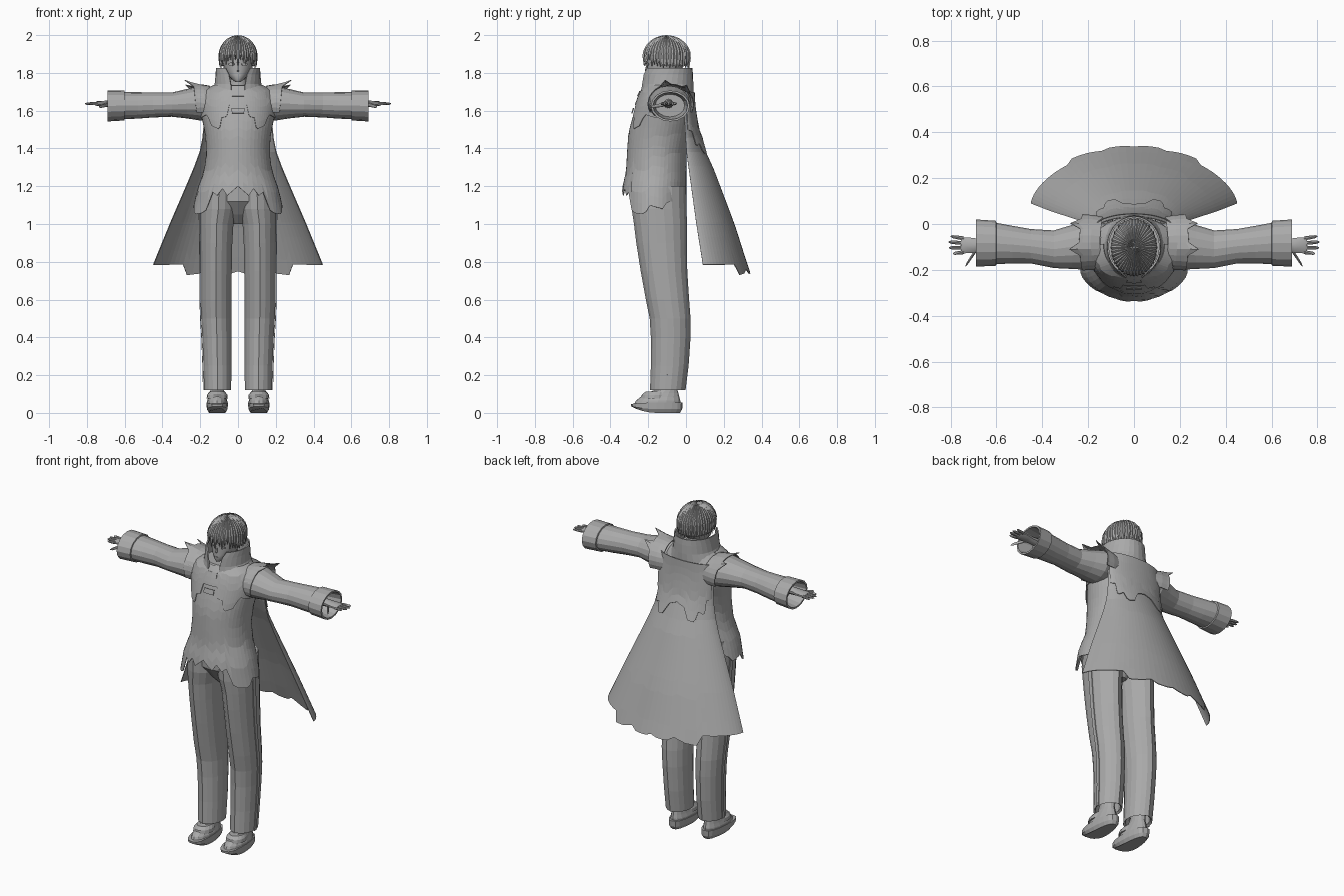
import bpy, bmesh, math
from math import sin, cos, pi, radians

if "Cube" in bpy.data.objects:
    bpy.data.objects.remove(bpy.data.objects["Cube"])

mat = bpy.data.materials.new("cloth_grey")
mat.diffuse_color = (0.4, 0.4, 0.4, 1)
mat.use_nodes = True
mat.node_tree.nodes["Principled BSDF"].inputs["Base Color"].default_value = mat.diffuse_color


def lerp_table(table, k):
    """Interpolate rows (key, a, b, ...) sorted by rising key."""
    if k <= table[0][0]:
        return table[0][1:]
    for p, q in zip(table, table[1:]):
        if k <= q[0]:
            f = (k - p[0]) / (q[0] - p[0])
            return [a + (b - a) * f for a, b in zip(p[1:], q[1:])]
    return table[-1][1:]


def skin(name, rows, closed=True, caps=(False, False), mirror=False, thick=0, smooth=False):
    """Join rows of points into a surface."""
    bm = bmesh.new()
    vs = [[bm.verts.new(p) for p in r] for r in rows]
    n = len(rows[0])
    for a, b in zip(vs, vs[1:]):
        for i in range(n if closed else n - 1):
            j = (i + 1) % n
            bm.faces.new((a[i], a[j], b[j], b[i]))
    if caps[0]:
        bm.faces.new(vs[0])
    if caps[1]:
        bm.faces.new(vs[-1])
    bmesh.ops.recalc_face_normals(bm, faces=bm.faces)
    me = bpy.data.meshes.new(name)
    bm.to_mesh(me)
    bm.free()
    me.materials.append(mat)
    ob = bpy.data.objects.new(name, me)
    bpy.context.collection.objects.link(ob)
    if thick:
        m = ob.modifiers.new("thickness", 'SOLIDIFY')
        m.thickness = thick
        m.offset = 0
    if mirror:
        m = ob.modifiers.new("mirror", 'MIRROR')
        m.use_mirror_merge = False
    if smooth:
        bpy.context.view_layer.objects.active = ob
        ob.select_set(True)
        bpy.ops.object.shade_smooth_by_angle(angle=radians(40))
        ob.select_set(False)
    return ob


def ring_z(z, cx, rx, yf, yb, n=16, crease=0):
    """Horizontal ring; the first point faces the front."""
    out = []
    for i in range(n):
        a = 2 * pi * i / n
        k = 1 + crease * (i in (0, n // 2))
        out.append((cx + rx * sin(a), (yf + yb) / 2 - (yb - yf) / 2 * cos(a) * k, z))
    return out


def ring_x(x, cz, rz, cy, ry, n=16):
    return [(x, cy + ry * sin(2 * pi * i / n), cz + rz * cos(2 * pi * i / n)) for i in range(n)]


BOTH = (True, True)

# Coat body with a jagged hem
COAT = [(1.04, .245, -.335, .0), (1.18, .215, -.338, .0), (1.28, .178, -.315, .0),
        (1.38, .165, -.31, .0), (1.48, .172, -.303, .02), (1.55, .188, -.285, .03),
        (1.64, .2, -.258, .03), (1.70, .185, -.235, .025), (1.735, .12, -.21, .015)]
HEM = [(0, 1.2), (15, 1.15), (22, 1.19), (30, 1.15), (38, 1.17), (46, 1.06), (73, 1.05),
       (80, 1.10), (105, 1.08), (115, 1.12), (180, 1.12)]


def coat_point(a, z, grow=0):
    rx, yf, yb = lerp_table(COAT, z)
    return ((rx + grow) * sin(a), (yf + yb) / 2 - ((yb - yf) / 2 + grow) * cos(a), z)


def coat_rows(hem, top, steps, span, n, grow):
    rows = []
    for s in range(steps + 1):
        row = []
        for i in range(n):
            a = -span + 2 * span * i / (n if span > 3.1 else n - 1)
            low = lerp_table(hem, abs(math.degrees(a)))[0]
            row.append(coat_point(a, top + (low - top) * s / steps, grow))
        rows.append(row)
    return rows


skin("coat", coat_rows(HEM, 1.735, 12, pi, 48, 0), caps=(True, False), thick=.004)

# Front capelet with a stepped hem
skin("front_capelet", coat_rows([(0, 1.63), (14, 1.63), (17, 1.57), (28, 1.56), (31, 1.50), (48, 1.52),
     (54, 1.58), (80, 1.56), (95, 1.6)], 1.733, 6, radians(95), 45, .008), closed=False, thick=.004)

# Front placket fasteners
for z in (1.60, 1.69):
    skin("fastener", [[coat_point(a, z + d, .013) for a in (-.16, 0, .16)] for d in (.014, -.014)],
         closed=False, thick=.004)

# Long cape and the short cape over it
CAPE = [(.73, .46, .343, .09), (.78, .45, .325, .09), (1.0, .36, .255, .055), (1.29, .235, .145, .015),
        (1.4, .195, .095, .0), (1.5, .18, .055, -.005), (1.6, .18, .037, -.01), (1.68, .17, .03, -.02)]


def cape_rows(hem, span, n, top, steps, grow):
    rows = []
    for s in range(steps + 1):
        row = []
        for i in range(n):
            a = radians(-span + 2 * span * i / (n - 1))
            low = lerp_table(hem, abs(math.degrees(a)))[0]
            z = top + (low - top) * s / steps
            hx, yc, ye = lerp_table(CAPE, z)
            row.append((hx * sin(a), ye + (yc - ye) * max(cos(a), 0) ** 1.25 + grow, z))
        rows.append(row)
    return rows


skin("long_cape", cape_rows([(0, .75), (6, .735), (16, .74), (19, .77), (24, .74), (36, .73), (39, .785),
     (90, .785)], 90, 41, 1.68, 12, 0), closed=False, thick=.004)
skin("short_cape", cape_rows([(0, 1.46), (16, 1.44), (24, 1.38), (38, 1.37), (42, 1.43), (58, 1.41),
     (63, 1.49), (90, 1.5)], 88, 37, 1.70, 6, .014), closed=False, thick=.004)

# Standing collar, open at the front
rows = []
for z, rx, yf, yb, gap in [(1.68, .15, -.24, .035, 12), (1.74, .12, -.235, .035, 18),
                           (1.79, .115, -.232, .033, 24), (1.825, .113, -.225, .03, 34)]:
    rows.append([])
    for i in range(25):
        a = radians(gap + (360 - 2 * gap) * i / 24)
        rows[-1].append((rx * sin(a), (yf + yb) / 2 - (yb - yf) / 2 * cos(a), z))
skin("collar", rows, closed=False, thick=.008)

# Sleeves with a turned-back cuff and a hollow end
ARM = [(.12, 1.63, .08, -.10, .10), (.20, 1.64, .092, -.09, .11), (.27, 1.637, .078, -.10, .096),
       (.35, 1.632, .064, -.11, .082), (.45, 1.63, .066, -.097, .075), (.53, 1.628, .07, -.09, .082),
       (.60, 1.627, .072, -.085, .09), (.602, 1.627, .079, -.084, .098), (.69, 1.625, .082, -.083, .103),
       (.69, 1.625, .072, -.083, .092), (.60, 1.627, .06, -.085, .078)]
skin("sleeve", [ring_x(*r) for r in ARM], caps=BOTH, mirror=True)

# Shoulder flaps with a raised point
rows = []
for x, r, tip in [(.15, .095, 0), (.19, .102, 0), (.225, .104, .03), (.24, .106, .06)]:
    rows.append([])
    for i in range(17):
        a = radians(-115 + 230 * i / 16)
        w = 1 if i in (7, 11) else 0
        rows[-1].append((x + tip * w * .75 - .02 * abs(i - 8) / 8, -.08 + r * 1.15 * sin(a),
                         1.635 + r * cos(a) + tip * w * .4))
skin("shoulder_flap", rows, closed=False, thick=.004, mirror=True)

# Hands: forearm and palm, then fingers
skin("hand", [ring_x(x, 1.637, rz, -.093, ry, 10) for x, rz, ry in
              [(.60, .024, .026), (.67, .02, .026), (.70, .016, .034), (.745, .013, .037), (.755, .008, .034)]],
     caps=BOTH, mirror=True, smooth=True)


def finger(name, a, b, r):
    rows = []
    for f, k in [(0, 1), (.5, .95), (.85, .75), (1, .25)]:
        c = [p + (q - p) * f for p, q in zip(a, b)]
        rows.append(ring_x(c[0], c[2], r * k, c[1], r * k, 8))
    skin(name, rows, caps=BOTH, mirror=True, smooth=True)


for i, tip in enumerate((.79, .808, .81, .80)):
    y = -.123 + .02 * i
    finger("finger", (.742, y, 1.637), (tip, y * 1.25 + .025, 1.637), .0085)
finger("thumb", (.69, -.115, 1.632), (.735, -.183, 1.62), .010)

# Trousers
LEG = [(1.2, .1, .098, -.285, -.005), (1.08, .104, .1, -.282, -.003), (1.0, .113, .09, -.27, 0),
       (.9, .115, .086, -.258, 0), (.75, .116, .084, -.235, .002), (.6, .117, .083, -.208, .012),
       (.5, .115, .081, -.188, .02), (.4, .112, .078, -.182, .02), (.25, .109, .075, -.182, .01),
       (.12, .108, .073, -.187, -.006), (.13, .108, .062, -.175, -.018), (.2, .108, .06, -.16, -.02)]
skin("trouser_leg", [ring_z(*r, 18, .04) for r in LEG], caps=BOTH, mirror=True)
skin("trouser_seat", [ring_z(*r) for r in [(1.3, 0, .15, -.28, -.02), (1.12, 0, .16, -.275, -.01),
     (1.05, 0, .08, -.22, -.04), (1.0, 0, .03, -.17, -.08)]], caps=BOTH)

# Side seam strips on the trousers
skin("trouser_seam", [[(cx + (rx + .003) * cos(a), (yf + yb) / 2 + (yb - yf) / 2 * sin(a), z)
     for a in (-.1, .1)] for z, cx, rx, yf, yb in LEG[1:10]], closed=False, thick=.004, mirror=True)

# Shoes: thick sole, upper and ankle


def sole_ring(z, grow, lift):
    out = []
    for i in range(20):
        a = 2 * pi * i / 20
        y = -.155 - (.135 + grow) * cos(a)
        w = .06 - .010 * (1 - cos(a)) / 2 + grow
        out.append((.11 + w * math.copysign(abs(sin(a)) ** .7, sin(a)), y, z + lift * max(0, cos(a)) ** 2))
    return out


skin("shoe_sole", [sole_ring(0, -.012, .028), sole_ring(.02, 0, .015), sole_ring(.055, .002, -.008)],
     caps=BOTH, mirror=True)
skin("shoe_upper", [ring_z(z, .11, rx, yf, yb, 16) for z, rx, yf, yb in
     [(.045, .055, -.275, -.03), (.065, .053, -.265, -.03), (.085, .046, -.24, -.035),
      (.105, .04, -.205, -.04), (.12, .036, -.17, -.045), (.19, .036, -.13, -.045)]],
     caps=BOTH, mirror=True)
skin("shoe_strap", [ring_z(z, .11, rx, yf, yb, 16) for z, rx, yf, yb in
     [(.075, .056, -.24, -.1), (.095, .054, -.235, -.1), (.112, .042, -.215, -.1)]], caps=BOTH, mirror=True)

# Neck, head and face
skin("neck", [ring_z(1.66, 0, .06, -.15, -.03), ring_z(1.80, 0, .045, -.14, -.04)], caps=BOTH, smooth=True)
skin("head", [ring_z(z, 0, rx, yf, yb, 20) for z, rx, yf, yb in
     [(1.752, .014, -.205, -.14), (1.765, .032, -.212, -.10), (1.79, .058, -.21, -.05), (1.82, .074, -.207, -.02),
      (1.86, .082, -.208, -.005), (1.91, .083, -.205, 0), (1.95, .07, -.18, -.02), (1.975, .035, -.14, -.06)]],
     caps=BOTH, smooth=True)
skin("nose", [ring_z(z, 0, rx, yf, -.2, 6) for z, rx, yf in
     [(1.806, .003, -.207), (1.812, .008, -.218), (1.845, .004, -.209)]], caps=BOTH, smooth=True)
skin("eye", [[(x, -.209 + .5 * x * x * 8, 1.846 + h * s) for x, h in ((.02, .003), (.035, .010), (.052, .004))]
     for s in (-1, 1)], closed=False, thick=.004, mirror=True)
skin("mouth", [[(x, -.2135, z) for x in (-.012, 0, .012)] for z in (1.783, 1.786)], closed=False, thick=.003)


# Hair: a cap of ridged locks running down from the crown
def hair_point(a, t, grow):
    s = 1.0 + grow
    if t > 1.5:
        k, z = 1 - .1 * (t - 1.5), 1.893 - .085 * (t - 1.4)
    else:
        k, z = sin(t), 1.885 + .113 * s * cos(t)
    return (.103 * s * k * sin(a), -.102 - .128 * s * k * cos(a), z)


N = 44
for i in range(N):
    a = 2 * pi * i / N
    front = max(0, cos(a))
    end = 2.2 - .1 * (i % 2) - (.42 if front > .55 and i % 3 else .12 * (front > .3))
    rows = []
    for s in range(9):
        t = .04 + (end - .04) * s / 8
        w = pi / N * (1.15 if s < 6 else (1.0, .7, .12)[s - 6])
        rows.append([hair_point(a - w, t, -.03), hair_point(a, t, .015 * (i % 2)), hair_point(a + w, t, -.03)])
    skin("hair_lock", rows, caps=BOTH)
skin("hair_base", [[hair_point(2 * pi * i / 24, t, -.06) if cos(2 * pi * i / 24) < .5
     else hair_point(2 * pi * i / 24, min(t, 1.45), -.06) for i in range(24)]
     for t in (.05, .4, .8, 1.2, 1.5, 1.8, 2.05)], caps=(True, False), thick=.003)
